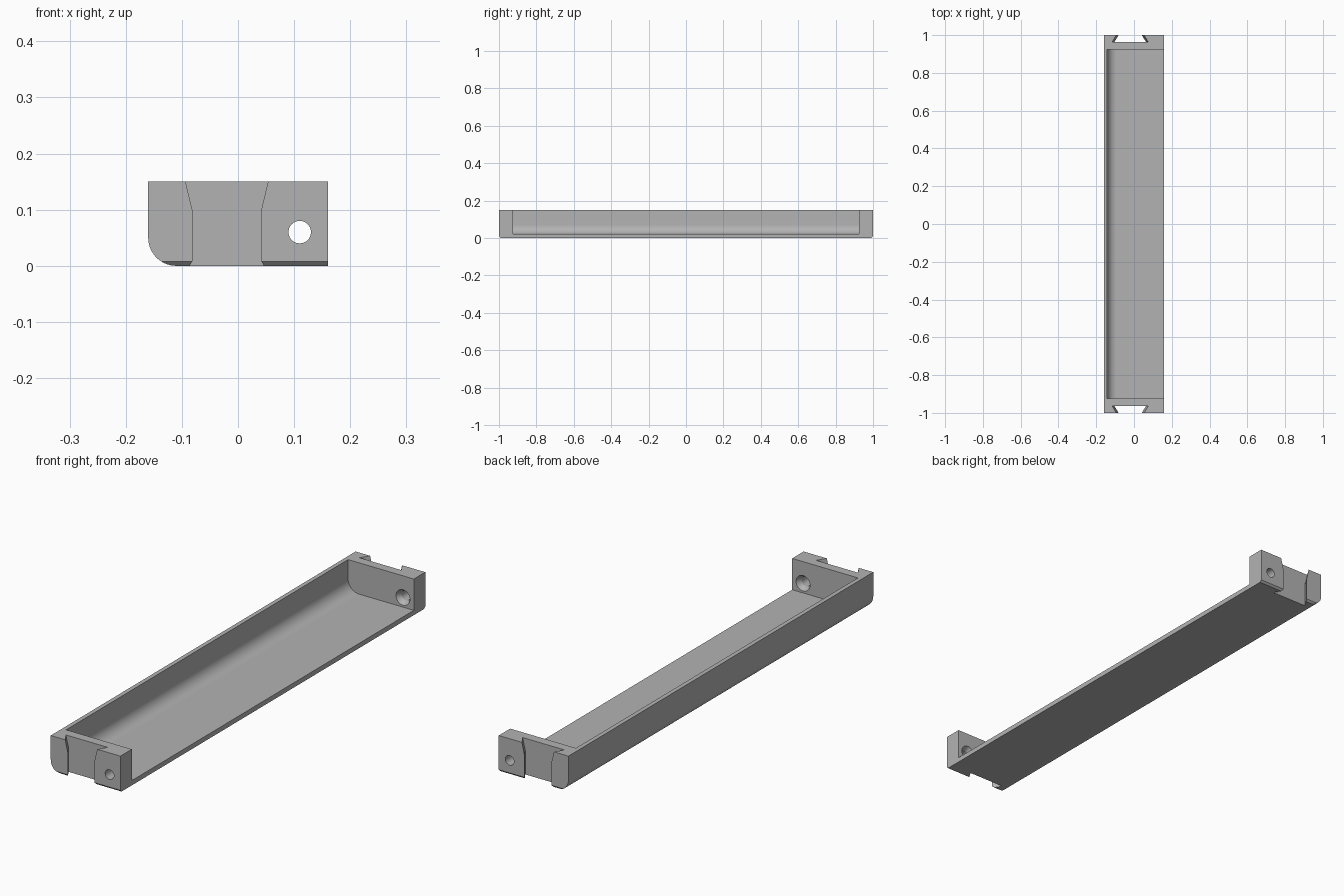
import bpy
import bmesh
from math import cos, sin, pi, radians

cube = bpy.data.objects.get("Cube")
if cube:
    bpy.data.objects.remove(cube)

grey = bpy.data.materials.new("light grey")
grey.use_nodes = True
colour = (0.45, 0.45, 0.45, 1)
grey.diffuse_color = colour
grey.node_tree.nodes["Principled BSDF"].inputs["Base Color"].default_value = colour


def loft(name, sections):
    """Closed solid through rings with equal point counts."""
    bm = bmesh.new()
    rings = [[bm.verts.new(p) for p in ring] for ring in sections]
    for low, high in zip(rings, rings[1:]):
        for i in range(len(low)):
            j = (i + 1) % len(low)
            bm.faces.new((low[i], low[j], high[j], high[i]))
    bm.faces.new(rings[0][::-1])
    bm.faces.new(rings[-1])
    bmesh.ops.recalc_face_normals(bm, faces=bm.faces)
    mesh = bpy.data.meshes.new(name)
    bm.to_mesh(mesh)
    bm.free()
    obj = bpy.data.objects.new(name, mesh)
    bpy.context.collection.objects.link(obj)
    mesh.materials.append(grey)
    return obj


def rounded_profile(left, right, bottom, top, radius, steps=16):
    """Rectangle in x and z with a round lower corner on the -x side."""
    arc = [(left + radius - radius * cos(a), bottom + radius - radius * sin(a))
           for a in (pi / 2 * i / steps for i in range(steps + 1))]
    return [(left, top)] + arc + [(right, bottom), (right, top)]


def along_y(profile, y):
    return [(x, y, z) for x, z in profile]


def circle(radius, y, x=0.11, z=0.06, sides=40):
    return [(x + radius * cos(2 * pi * i / sides), y, z + radius * sin(2 * pi * i / sides))
            for i in range(sides)]


def cut(target, cutter):
    cutter.hide_render = True
    mod = target.modifiers.new("cut", 'BOOLEAN')
    mod.operation = 'DIFFERENCE'
    mod.solver = 'EXACT'
    mod.object = cutter
    bpy.context.view_layer.objects.active = target
    bpy.ops.object.modifier_apply(modifier=mod.name)
    bpy.data.objects.remove(cutter)


# Tray block with one rounded long edge
outer = rounded_profile(-0.16, 0.16, 0, 0.15, 0.05)
tray = loft("tray", [along_y(outer, y) for y in (-1, 1)])

# Hollow, open at the top and along the +x side
inner = rounded_profile(-0.142, 0.3, 0.02, 0.3, 0.05)
cut(tray, loft("hollow_cutter", [along_y(inner, y) for y in (-0.925, 0.925)]))


def slot_section(side, z, flare):
    """Dovetail outline, wider at depth than at the end face."""
    centre, mouth, back = -0.02, 0.0615 + flare, 0.084 + flare
    slope = (back - mouth) / 0.037
    mouth -= slope * 0.02
    return [(centre - mouth, side * 1.02, z), (centre + mouth, side * 1.02, z),
            (centre + back, side * 0.963, z), (centre - back, side * 0.963, z)]


for side in (-1, 1):
    # Bevel under each end
    bevel = [(side * 0.992, 0), (side * 1.008, 0.016), (side * 1.008, -0.02), (side * 0.992, -0.02)]
    cut(tray, loft("bevel_cutter", [[(x, y, z) for y, z in bevel] for x in (-0.3, 0.3)]))
    # Dovetail slot with a flared upper mouth
    heights = ((-0.05, 0), (0.1, 0), (0.2, 0.024))
    cut(tray, loft("slot_cutter", [slot_section(side, z, f) for z, f in heights]))
    # Countersunk screw hole
    stations = ((0.02, 1.05), (0.02, 0.945), (0.032, 0.925), (0.032, 0.9))
    cut(tray, loft("hole_cutter", [circle(r, side * y) for r, y in stations]))

# Smooth the curves, keep the edges sharp
bpy.ops.object.select_all(action='DESELECT')
tray.select_set(True)
bpy.context.view_layer.objects.active = tray
bpy.ops.object.shade_smooth_by_angle(angle=radians(25))
